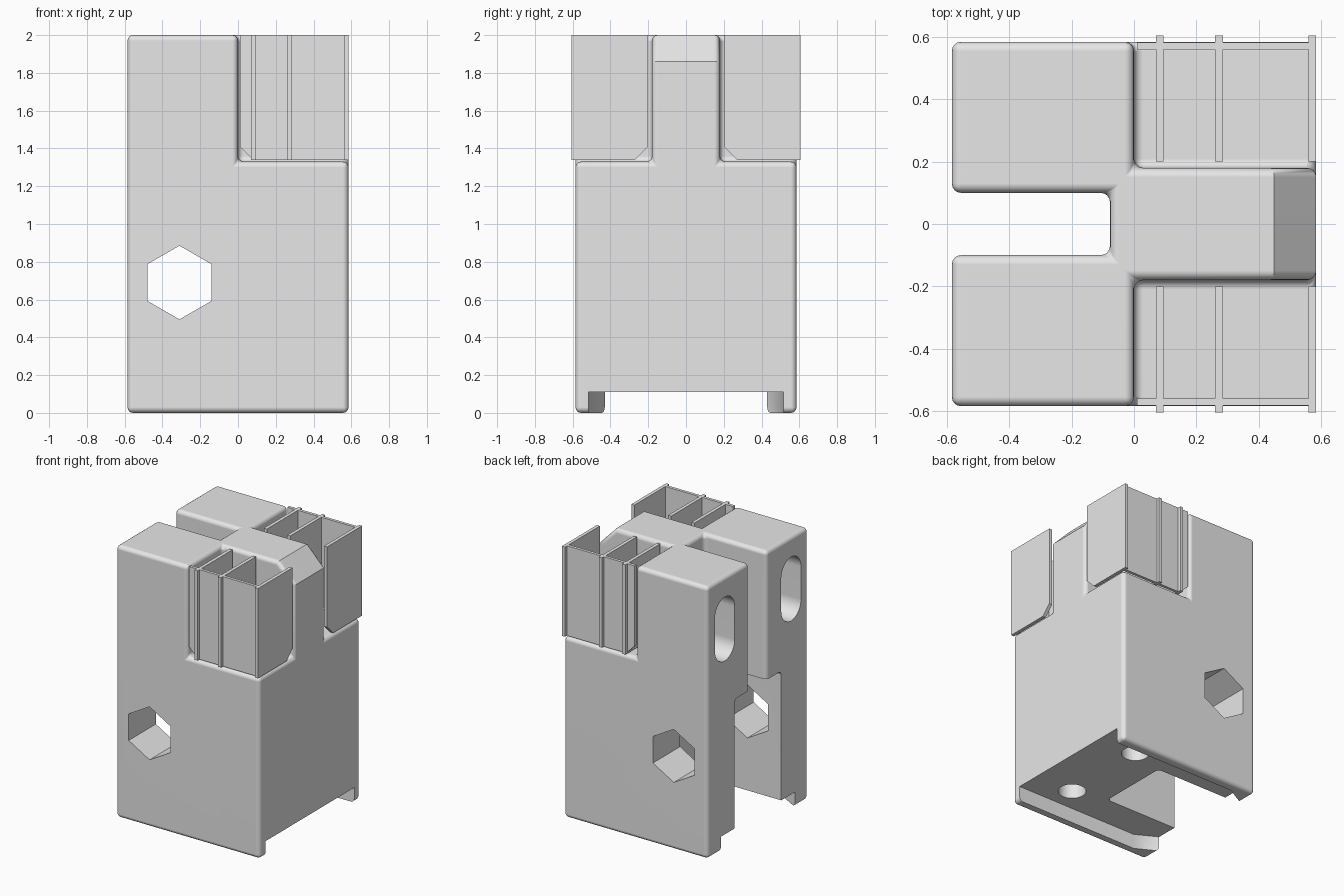
import bpy, bmesh, math

old = bpy.data.objects.get("Cube")
if old:
    bpy.data.objects.remove(old, do_unlink=True)

grey = bpy.data.materials.new("plain_grey")
grey.use_nodes = True
GREY = (0.8, 0.8, 0.8, 1)
grey.diffuse_color = GREY
grey.node_tree.nodes["Principled BSDF"].inputs["Base Color"].default_value = GREY


def prism(name, outline, axis, lo, hi):
    """Extrude a 2D outline along an axis; outline uses the other two axes in order."""
    bm = bmesh.new()

    def place(p, d):
        c = list(p)
        c.insert("xyz".index(axis), d)
        return bm.verts.new(c)

    a = [place(p, lo) for p in outline]
    b = [place(p, hi) for p in outline]
    bm.faces.new(a)
    bm.faces.new(b)
    n = len(outline)
    for i in range(n):
        j = (i + 1) % n
        bm.faces.new((a[i], a[j], b[j], b[i]))
    bmesh.ops.recalc_face_normals(bm, faces=bm.faces)
    mesh = bpy.data.meshes.new(name)
    bm.to_mesh(mesh)
    bm.free()
    mesh.materials.append(grey)
    obj = bpy.data.objects.new(name, mesh)
    bpy.context.scene.collection.objects.link(obj)
    return obj


def box(name, x, y, z):
    return prism(name, [(x[0], y[0]), (x[1], y[0]), (x[1], y[1]), (x[0], y[1])], "z", *z)


def ring(u, v, r, n, start=0.0):
    return [(u + r * math.cos(start + math.tau * i / n),
             v + r * math.sin(start + math.tau * i / n)) for i in range(n)]


def span(s, lo, hi):
    return tuple(sorted((s * lo, s * hi)))


def apply(obj, kind, **settings):
    mod = obj.modifiers.new(kind.lower(), kind)
    for key, value in settings.items():
        setattr(mod, key, value)
    bpy.ops.object.select_all(action="DESELECT")
    bpy.context.view_layer.objects.active = obj
    obj.select_set(True)
    bpy.ops.object.modifier_apply(modifier=mod.name)


def cut(obj, cutter):
    cutter.hide_render = True
    apply(obj, "BOOLEAN", operation="DIFFERENCE", solver="EXACT", object=cutter)
    bpy.data.objects.remove(cutter, do_unlink=True)


H = 0.585      # half width of the block
LEDGE = 1.33   # height of the two corner ledges
SIDES = (1, -1)

# Block with corner ledges, sloped arm end and cable slot
body = box("housing_body", (-H, H), (-H, H), (0, 2))
for s in SIDES:
    cut(body, box("ledge_cutter", (0, 1), span(s, 0.18, 1), (LEDGE, 3)))
cut(body, prism("slope_cutter", [(0.45, 2), (0.85, 1.586), (0.85, 2.4), (0.45, 2.4)], "y", -1, 1))
cut(body, box("slot_cutter", (-1, -0.077), (-0.1, 0.1), (-1, 3)))
apply(body, "BEVEL", width=0.03, segments=4, limit_method="ANGLE", angle_limit=math.radians(50))

# Wide lower cavity behind the slot
cavity = box("cavity_cutter", (-1, 0.01), (-0.27, 0.27), (-1, 1.06))
apply(cavity, "BEVEL", width=0.03, segments=4, limit_method="ANGLE")
cut(body, cavity)

# Underside channel, narrowing at one end
half = [(1, 0.515), (-0.43, 0.515), (-H, 0.43), (-1, 0.43)]
channel = half + [(x, -y) for x, y in reversed(half)]
cut(body, prism("channel_cutter", channel, "z", -0.5, 0.11))

# Hexagonal cross hole
cut(body, prism("hex_cutter", ring(-0.31, 0.69, 0.195, 6, math.pi / 2), "y", -1, 1))

# Oblong side pockets and round underside holes
for s in SIDES:
    top = [(s * 0.385 + 0.115 * math.cos(math.pi * i / 14),
            1.74 + 0.115 * math.sin(math.pi * i / 14)) for i in range(15)]
    oblong = top + [(2 * s * 0.385 - y, 3.24 - z) for y, z in top]
    cut(body, prism("pocket_cutter", oblong, "x", -1, -0.05))
    cut(body, prism("hole_cutter", ring(0.27, s * 0.335, 0.095, 32), "z", 0, 0.6))

# Smooth rounded edges, flat large faces
bpy.ops.object.select_all(action="DESELECT")
bpy.context.view_layer.objects.active = body
body.select_set(True)
bpy.ops.object.shade_smooth_by_angle(angle=math.radians(30))
apply(body, "WEIGHTED_NORMAL", keep_sharp=True)

# Thin walled trays standing on the ledges
LOW = LEDGE + 0.01
for s, side in zip(SIDES, ("back", "front")):
    wall = [(0.01, LOW + 0.07), (0.08, LOW), (H, LOW), (H, 2), (0.01, 2)]
    prism(side + "_tray_wall", wall, "y", *span(s, 0.56, 0.582))
    fin = [(s * 0.2, LOW + 0.07), (s * 0.27, LOW), (s * 0.605, LOW), (s * 0.605, 2), (s * 0.2, 2)]
    for name, x in (("inner_divider", 0.07), ("middle_divider", 0.26), ("end_plate", 0.56)):
        prism(side + "_tray_" + name, fin, "x", x, x + 0.025)
